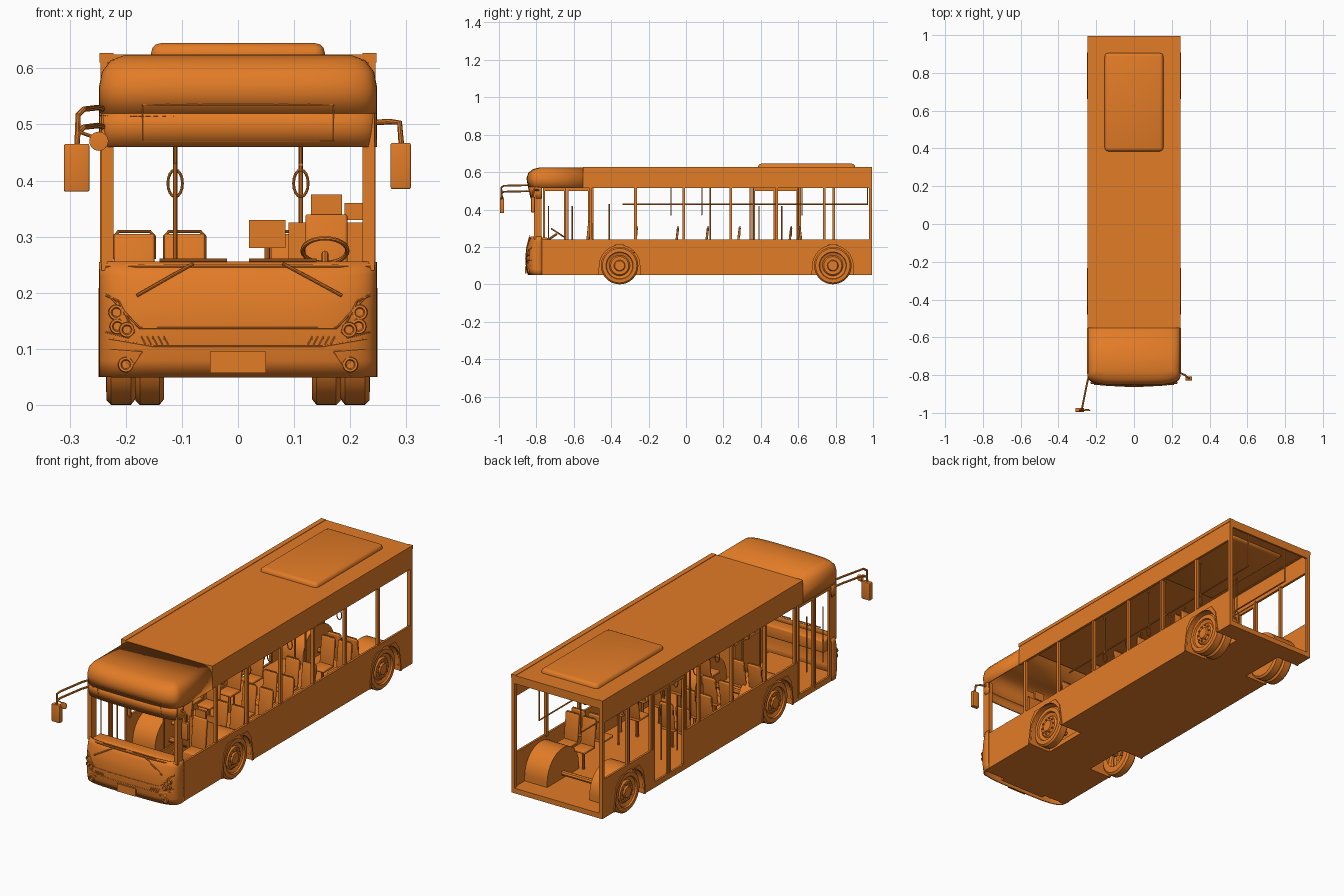
import bpy, bmesh, math
from mathutils import Vector

if "Cube" in bpy.data.objects:
    bpy.data.objects.remove(bpy.data.objects["Cube"])

orange = bpy.data.materials.new("orange_paint")
orange.use_nodes = True
COLOR = (0.76, 0.2, 0.02, 1)
orange.diffuse_color = COLOR
orange.node_tree.nodes["Principled BSDF"].inputs["Base Color"].default_value = COLOR

W, BACK, FLOOR = 0.245, -0.77, 0.075
AXLES = (-0.355, 0.785)


def link(name, mesh, smooth=False):
    ob = bpy.data.objects.new(name, mesh)
    bpy.context.collection.objects.link(ob)
    mesh.materials.clear()
    mesh.materials.append(orange)
    if smooth:
        bpy.ops.object.select_all(action="DESELECT")
        ob.select_set(True)
        bpy.context.view_layer.objects.active = ob
        bpy.ops.object.shade_smooth_by_angle(angle=math.radians(35))
    return ob


def finish(name, bm, smooth=False):
    bmesh.ops.recalc_face_normals(bm, faces=bm.faces)
    mesh = bpy.data.meshes.new(name)
    bm.to_mesh(mesh)
    bm.free()
    return link(name, mesh, smooth)


def box(name, x, y, z, bevel=0, tilt=0):
    bm = bmesh.new()
    bmesh.ops.create_cube(bm, size=1)
    for v in bm.verts:
        v.co = [(b - a) * c for (a, b), c in zip((x, y, z), v.co)]
    if bevel:
        bmesh.ops.bevel(bm, geom=bm.edges[:], offset=bevel, segments=3, affect="EDGES", profile=0.5)
    ob = finish(name, bm, bevel > 0)
    ob.location = [(a + b) / 2 for a, b in (x, y, z)]
    ob.rotation_euler.x = tilt
    return ob


def prism(name, pts, x0, x1):
    """Extrude a (y, z) outline along x."""
    bm = bmesh.new()
    face = bm.faces.new([bm.verts.new((x0, y, z)) for y, z in pts])
    out = bmesh.ops.extrude_face_region(bm, geom=[face])["geom"]
    bmesh.ops.translate(bm, vec=(x1 - x0, 0, 0), verts=[g for g in out if isinstance(g, bmesh.types.BMVert)])
    return finish(name, bm, True)


def tube(name, pts, r=0.004, closed=False, sides=2):
    cu = bpy.data.curves.new(name, "CURVE")
    cu.dimensions, cu.bevel_depth, cu.bevel_resolution, cu.use_fill_caps = "3D", r, sides, True
    sp = cu.splines.new("POLY")
    sp.points.add(len(pts) - 1)
    for p, c in zip(sp.points, pts):
        p.co = (*c, 1)
    sp.use_cyclic_u = closed
    tmp = bpy.data.objects.new(name, cu)
    bpy.context.collection.objects.link(tmp)
    mesh = bpy.data.meshes.new_from_object(tmp.evaluated_get(bpy.context.evaluated_depsgraph_get()))
    bpy.data.objects.remove(tmp)
    return link(name, mesh, True)


def lathe(name, profile, center, axis, steps=40):
    """Spin a (radius, offset) profile about an axis through center."""
    bm = bmesh.new()
    rings = []
    turn = Vector((0, 0, 1)).rotation_difference(Vector(axis)).to_matrix()
    for i in range(steps):
        a = math.tau * i / steps
        rings.append([bm.verts.new(turn @ Vector((r * math.cos(a), r * math.sin(a), h)) + Vector(center))
                      for r, h in profile])
    for a, b in zip(rings, rings[1:] + rings[:1]):
        for i in range(len(profile) - 1):
            bm.faces.new((a[i], b[i], b[i + 1], a[i + 1]))
    bmesh.ops.remove_doubles(bm, verts=bm.verts, dist=0.0001)
    return finish(name, bm, True)


def arc(cy, r, a0, a1, n=20, cz=0.1):
    return [(cy + r * math.cos(a0 + (a1 - a0) * i / n), cz + r * math.sin(a0 + (a1 - a0) * i / n)) for i in range(n + 1)]


# Rounded nose outline shared by the shells and the front details
NOSE = [(0.05, -0.842), (0.08, -0.852), (0.15, -0.856), (0.2, -0.85), (0.255, -0.828),
        (0.46, -0.828), (0.52, -0.842), (0.565, -0.85), (0.592, -0.842), (0.612, -0.82), (0.621, -0.785)]


def nose_y(x, z, w=W):
    for (za, ya), (zb, yb) in zip(NOSE, NOSE[1:]):
        if z <= zb:
            yf = ya + (yb - ya) * (z - za) / (zb - za)
            break
    return BACK + (yf - BACK) * max(0, 1 - abs(x / w) ** 4) ** 0.25


def ring(z, w=W, back=None, n=40):
    pts = []
    for i in range(n + 1):
        c = math.cos(math.pi * i / n)
        x = w * math.copysign(abs(c) ** 0.5, c)
        pts.append((x, nose_y(x, z, w), z))
    return pts if back is None else [(w, back, z)] + pts + [(-w, back, z)]


def loft(name, rings, cap=False):
    bm = bmesh.new()
    vs = [[bm.verts.new(p) for p in r] for r in rings]
    for a, b in zip(vs, vs[1:]):
        for i in range(len(a) - 1):
            bm.faces.new((a[i], a[i + 1], b[i + 1], b[i]))
    if cap:
        bm.faces.new(vs[-1])
    ob = finish(name, bm, True)
    mod = ob.modifiers.new("thickness", "SOLIDIFY")
    mod.thickness = 0.006
    mod.offset = 0
    return ob


loft("front_lower_shell", [ring(z) for z in (0.05, 0.08, 0.115, 0.15, 0.175, 0.2, 0.23, 0.255)])
loft("front_display_shell", [ring(z) for z in (0.46, 0.49, 0.52)])
loft("front_roof_cap", [ring(z, w, -0.55) for z, w in
                        ((0.515, W), (0.565, W), (0.592, 0.24), (0.612, 0.225), (0.621, 0.2))], True)

# Roof, side bands and rear header
box("roof_panel", (-W, W), (-0.55, 0.995), (0.612, 0.625))
box("rear_header", (-W, W), (0.985, 0.995), (0.585, 0.625))
box("roof_unit", (-0.155, 0.155), (0.385, 0.905), (0.60, 0.645), 0.018)
for s in (-1, 1):
    box("side_band", sorted((s * W, s * 0.233)), (-0.55, 0.995), (0.515, 0.625))
    box("gutter_rail", sorted((s * 0.222, s * 0.247)), (-0.55, 0.995), (0.61, 0.627))
    box("front_pillar", sorted((s * 0.222, s * 0.243)), (-0.812, -0.772), (0.24, 0.52))
    box("rear_pillar", sorted((s * 0.228, s * W)), (0.978, 0.995), (0.06, 0.6))

# Floor, split around the wheel wells
box("floor_center", (-0.125, 0.125), (-0.82, 0.995), (0.05, FLOOR))
for s in (-1, 1):
    for y0, y1 in ((-0.8, -0.47), (-0.24, 0.67), (0.9, 0.995)):
        box("floor_side", sorted((s * 0.125, s * 0.24)), (y0, y1), (0.05, FLOOR))

# Lower walls with arches; the right wall also has two doorways
DOORS = ((-0.765, -0.515), (0.36, 0.6))
for s in (-1, 1):
    outline = [(-0.785, 0.24), (-0.785, 0.05)]
    for cy in AXLES:
        outline += [(cy - 0.118, 0.05)] + arc(cy, 0.112, math.pi, 0) + [(cy + 0.118, 0.05)]
    outline += [(0.995, 0.05), (0.995, 0.24)]
    if s < 0:
        for y0, y1 in reversed(DOORS):
            outline += [(y1, 0.24), (y1, FLOOR), (y0, FLOOR), (y0, 0.24)]
    prism("side_wall", outline, s * 0.235, s * W)
    for cy in AXLES:
        flare = [(cy - 0.123, 0.05), (cy - 0.105, 0.165), (cy - 0.075, 0.207), (cy + 0.075, 0.207),
                 (cy + 0.105, 0.165), (cy + 0.123, 0.05), (cy + 0.112, 0.05)]
        prism("arch_flare", flare + arc(cy, 0.108, 0, math.pi) + [(cy - 0.112, 0.05)], s * 0.24, s * 0.249)
        well = [(cy + 0.122, 0.05)] + arc(cy, 0.122, 0, math.pi) + [(cy - 0.122, 0.05)]
        inner = [(cy - 0.116, 0.05)] + arc(cy, 0.116, math.pi, 0) + [(cy + 0.116, 0.05)]
        prism("wheel_well", well + inner, s * 0.12, s * 0.24)
        prism("wheel_well_end", well, s * 0.114, s * 0.12)

# Window pillars
for y in (-0.51, -0.27, -0.012, 0.24, 0.485, 0.74):
    box("left_pillar", (0.229, 0.243), (y - 0.007, y + 0.007), (0.23, 0.52))
for y in (-0.5, -0.27, -0.012, 0.24, 0.345, 0.61, 0.79):
    box("right_pillar", (-0.243, -0.229), (y - 0.006, y + 0.006), (0.23, 0.52))

# Door leaves, open frames
for y0, y1 in DOORS:
    mid = (y0 + y1) / 2
    for a, b in ((y0, mid - 0.002), (mid + 0.002, y1)):
        for y in (a, b - 0.01):
            box("door_post", (-0.246, -0.236), (y, y + 0.01), (0.065, 0.515))
        for z in (0.065, 0.5):
            box("door_rail", (-0.246, -0.236), (a, b), (z, z + 0.014))
        tube("door_handle", [(-0.225, a + 0.03, 0.15), (-0.225, a + 0.03, 0.42)], 0.003)

# Wheels: single front, dual rear
TYRE = [(0.06, 0), (0.09, 0), (0.1, 0.008), (0.1, 0.043), (0.092, 0.051), (0.073, 0.052), (0.07, 0.044),
        (0.055, 0.038), (0.048, 0.046), (0.03, 0.046), (0.026, 0.054), (0, 0.054)]
for s in (-1, 1):
    for cy in AXLES:
        for x in ((0.183,) if cy < 0 else (0.183, 0.132)):
            lathe("wheel", TYRE + [] if x > 0.15 else [(0, 0.01)] + TYRE[:6] + [(0.06, 0.048), (0, 0.03)],
                  (s * x, cy, 0.1), (s, 0, 0))
        for i in range(10):
            a = math.tau * i / 10
            lathe("wheel_nut", [(0.004, 0), (0.004, 0.008), (0, 0.008)],
                  (s * 0.228, cy + 0.039 * math.cos(a), 0.1 + 0.039 * math.sin(a)), (s, 0, 0), 6)
for cy in AXLES:
    tube("axle", [(-0.19, cy, 0.1), (0.19, cy, 0.1)], 0.012)


# Front trim: lines that follow the nose
def trim(name, pts, r=0.0018, n=8):
    path = []
    for (xa, za), (xb, zb) in zip(pts, pts[1:]):
        path += [(xa + (xb - xa) * i / n, za + (zb - za) * i / n) for i in range(n + 1)]
    tube(name, [(x, nose_y(x, z) - 0.003, z) for x, z in path], r, sides=1)


trim("grille_line", [(-0.235, 0.2), (-0.175, 0.137), (0.175, 0.137), (0.235, 0.2)])
trim("bumper_line", [(-0.23, 0.118), (-0.15, 0.104), (0.15, 0.104), (0.23, 0.118)])
trim("display_frame", [(-0.17, 0.47), (0.17, 0.47), (0.17, 0.535), (-0.17, 0.535), (-0.17, 0.47)], 0.001)
trim("bonnet_edge", [(-0.235, 0.248), (0.235, 0.248)], 0.004)
box("number_plate", (-0.05, 0.05), (-0.862, -0.853), (0.057, 0.095))
LAMP = [(0, 0.003), (0.007, 0.003), (0.009, 0.008), (0.013, 0.008), (0.014, 0)]
for s in (-1, 1):
    for x, z in ((0.217, 0.165), (0.215, 0.14), (0.198, 0.134), (0.2, 0.072)):
        lathe("lamp", LAMP, (s * x, nose_y(x, z) - 0.001, z), (0, -1, 0), 20)
    trim("headlamp_outline", [(s * x, z) for x, z in
                              ((0.235, 0.195), (0.212, 0.185), (0.185, 0.13), (0.195, 0.12), (0.235, 0.13))])
    trim("fog_recess", [(s * 0.235, 0.1), (s * 0.17, 0.095), (s * 0.2, 0.05)], 0.001)
    for i in range(5):
        trim("vent_slot", [(s * (0.125 + i * 0.01), 0.107), (s * (0.133 + i * 0.01), 0.122)], 0.002, 2)
for a, b in (((-0.18, 0.195), (-0.08, 0.252)), ((0.185, 0.195), (0.08, 0.252))):
    tube("wiper_arm", [(x, nose_y(x, z) - 0.008, z) for x, z in (a, b)], 0.003)
    tube("wiper_blade", [(b[0] + d, nose_y(b[0], 0.255) - 0.008, 0.255 + abs(d) * 0.05) for d in (-0.06, 0.06)], 0.003)

# Mirrors
for z, end in ((0.527, 0.46), (0.495, 0.47)):
    tube("right_mirror_arm", [(-0.236, -0.79, z), (-0.25, -0.85, z + 0.003), (-0.275, -0.975, z),
                              (-0.285, -0.987, z - 0.01), (-0.287, -0.987, end)], 0.005)
box("right_mirror", (-0.31, -0.265), (-0.995, -0.973), (0.38, 0.465), 0.003)
tube("round_mirror_arm", [(-0.285, -0.987, 0.487), (-0.25, -0.985, 0.475)], 0.003)
lathe("round_mirror", [(0, -0.006), (0.012, -0.004), (0.017, 0.004), (0, 0.006)], (-0.248, -0.985, 0.47), (0, -1, 0), 24)
tube("left_mirror_arm", [(0.238, -0.785, 0.503), (0.27, -0.8, 0.505), (0.288, -0.815, 0.503), (0.291, -0.817, 0.465)], 0.005)
box("left_mirror", (0.272, 0.308), (-0.828, -0.808), (0.385, 0.467), 0.003)


# Passenger seats; d is +1 when facing the front
def seat(x, y, d=1, base=FLOOR):
    box("seat_pan", (x - 0.036, x + 0.036), sorted((y, y - d * 0.08)), (0.168, 0.182), 0.004)
    box("seat_back", (x - 0.036, x + 0.036), (y - 0.006, y + 0.006), (0.175, 0.305), 0.004, -d * 0.12)
    tube("seat_leg", [(x, y - d * 0.04, base), (x, y - d * 0.04, 0.17)], 0.007)
    tube("seat_grip", [(x + dx, y + d * 0.008, z) for dx, z in
                       ((-0.036, 0.26), (-0.036, 0.3), (-0.028, 0.309), (0.028, 0.309), (0.036, 0.3), (0.036, 0.26))], 0.003)


for y in (-0.27, -0.05, 0.11, 0.28):
    for x in (-0.185, -0.095, 0.095, 0.185):
        seat(x, y)
for x in (0.095, 0.185):
    seat(x, 0.555)
    seat(x, 0.615, -1)

# Handrails, poles and hanging loops
for x in (-0.112, 0.112):
    tube("grab_rail", [(x, -0.34, 0.428), (x, 0.97, 0.428), (x, 0.97, 0.61)], 0.004)
    for y in (-0.08, 0.085, 0.24, 0.62):
        tube("strap", [(x, y, 0.418), (x, y, 0.612)], 0.003)
        tube("strap_loop", [(x + 0.013 * math.sin(math.tau * i / 16), y, 0.395 + 0.024 * math.cos(math.tau * i / 16))
                            for i in range(16)], 0.0025, True)
for x, y, top in ((-0.112, -0.41, 0.43), (-0.112, 0.13, 0.612), (0.112, 0.36, 0.612), (-0.112, 0.6, 0.612)):
    tube("pole", [(x, y, FLOOR), (x, y, top)], 0.004)

# Driver area
box("dashboard", (-0.225, 0.225), (-0.805, -0.74), (0.19, 0.25), 0.008)
box("cab_partition", (0.09, 0.225), (-0.508, -0.498), (FLOOR, 0.325))
box("cab_door", (0.085, 0.093), (-0.72, -0.5), (FLOOR, 0.235))
box("driver_seat_base", (0.12, 0.195), (-0.6, -0.52), (FLOOR, 0.2), 0.008)
box("driver_seat_back", (0.12, 0.195), (-0.53, -0.515), (0.19, 0.34), 0.005, -0.1)
box("driver_headrest", (0.13, 0.185), (-0.515, -0.505), (0.335, 0.375))
box("cab_screen", (0.19, 0.232), (-0.515, -0.505), (0.33, 0.36))
box("fare_box", (0.02, 0.085), (-0.52, -0.505), (0.28, 0.33))
tube("fare_post", [(0.052, -0.51, FLOOR), (0.052, -0.51, 0.285)], 0.005)
tube("steering_column", [(0.155, -0.75, 0.23), (0.155, -0.69, 0.27)], 0.006)
tube("steering_wheel", [(0.155 + 0.04 * math.cos(a), -0.685 + 0.034 * math.sin(a), 0.275 - 0.022 * math.sin(a))
                        for a in [math.tau * i / 24 for i in range(24)]], 0.004, True)
